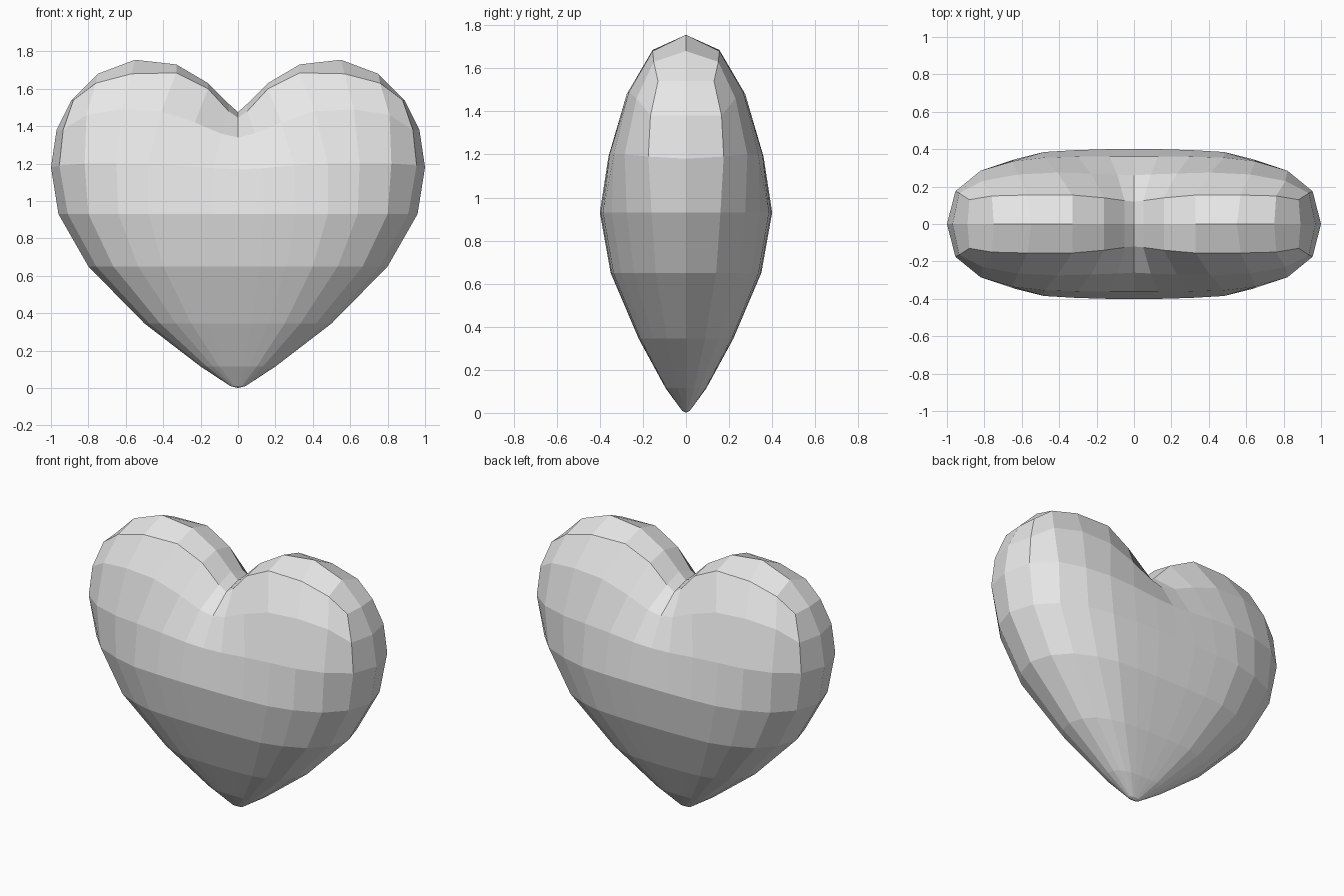
import bpy
import bmesh

default_cube = bpy.data.objects.get("Cube")
if default_cube:
    bpy.data.objects.remove(default_cube, do_unlink=True)

# Single plain grey finish
grey = bpy.data.materials.new("plain grey")
grey.use_nodes = True
colour = (0.8, 0.8, 0.8, 1)
grey.diffuse_color = colour
grey.node_tree.nodes["Principled BSDF"].inputs["Base Color"].default_value = colour


def row(widths, depths, heights, outline=None):
    """One cross row of a quarter heart, from the centre line to the outline."""
    points = [(x, -y, z) for x, y, z in zip(widths, depths, heights)]
    if outline:
        points.append((outline[0], 0, outline[1]))
    return points


# Widest cross-section, reused at smaller scales for the tapering lower body
belt_x = (0, .14, .31, .48, .64, .80, .91)
belt_y = (.4, .4, .395, .385, .345, .275, .16)
belt_half_width, belt_half_depth = .96, .4


def body_row(half_width, half_depth, height):
    sx = half_width / belt_half_width
    sy = half_depth / belt_half_depth
    return row([x * sx for x in belt_x], [y * sy for y in belt_y],
               [height] * len(belt_x), (half_width, height))


lower_body = [(.04, .018, .01), (.2, .095, .115), (.5, .22, .345),
              (.8, .35, .65), (.96, .4, .93)]
rows = [body_row(*section) for section in lower_body]

# Upper body rows bend up into the lobe and down into the cleft
rows.append(row((0, .13, .3, .48, .65, .82, .955),
                (.36, .36, .36, .355, .335, .285, .175),
                (1.17, 1.175, 1.19, 1.2, 1.2, 1.2, 1.19), (1, 1.18)))
rows.append(row((0, .09, .23, .41, .62, .81, .935),
                (.26, .265, .27, .275, .265, .23, .165),
                (1.34, 1.36, 1.42, 1.48, 1.49, 1.46, 1.38), (.97, 1.38)))
# Rim edge, then the ridge along the top of the lobe
rows.append(row((0, .05, .16, .33, .57, .76, .88),
                (.12, .125, .14, .155, .155, .15, .13),
                (1.445, 1.48, 1.6, 1.685, 1.68, 1.63, 1.54), (.89, 1.54)))
rows.append(row((0, .05, .16, .33, .55, .75, .89), [0] * len(belt_x),
                (1.475, 1.52, 1.63, 1.73, 1.755, 1.68, 1.54)))

# Quarter heart surface
bm = bmesh.new()
grid = [[bm.verts.new(p) for p in points] for points in rows]
grid[-1][-1] = grid[-2][-1]  # the ridge meets the outline at the rim corner
for below, above in zip(grid, grid[1:]):
    for c in range(len(below) - 1):
        corners = [below[c], below[c + 1]]
        if c + 1 < len(above):
            corners.append(above[c + 1])
        corners.append(above[c])
        unique = list(dict.fromkeys(corners))
        if len(unique) > 2:
            bm.faces.new(unique)

# Pointed tip
tip = bm.verts.new((0, 0, 0))
for a, b in zip(grid[0], grid[0][1:]):
    bm.faces.new((tip, b, a))

mesh = bpy.data.meshes.new("heart")
bm.to_mesh(mesh)
bm.free()
mesh.materials.append(grey)
heart = bpy.data.objects.new("heart", mesh)
bpy.context.collection.objects.link(heart)

# Mirror left to right and front to back
mirror = heart.modifiers.new("symmetry", "MIRROR")
mirror.use_axis = (True, True, False)
mirror.use_clip = True
mirror.merge_threshold = 0.001
